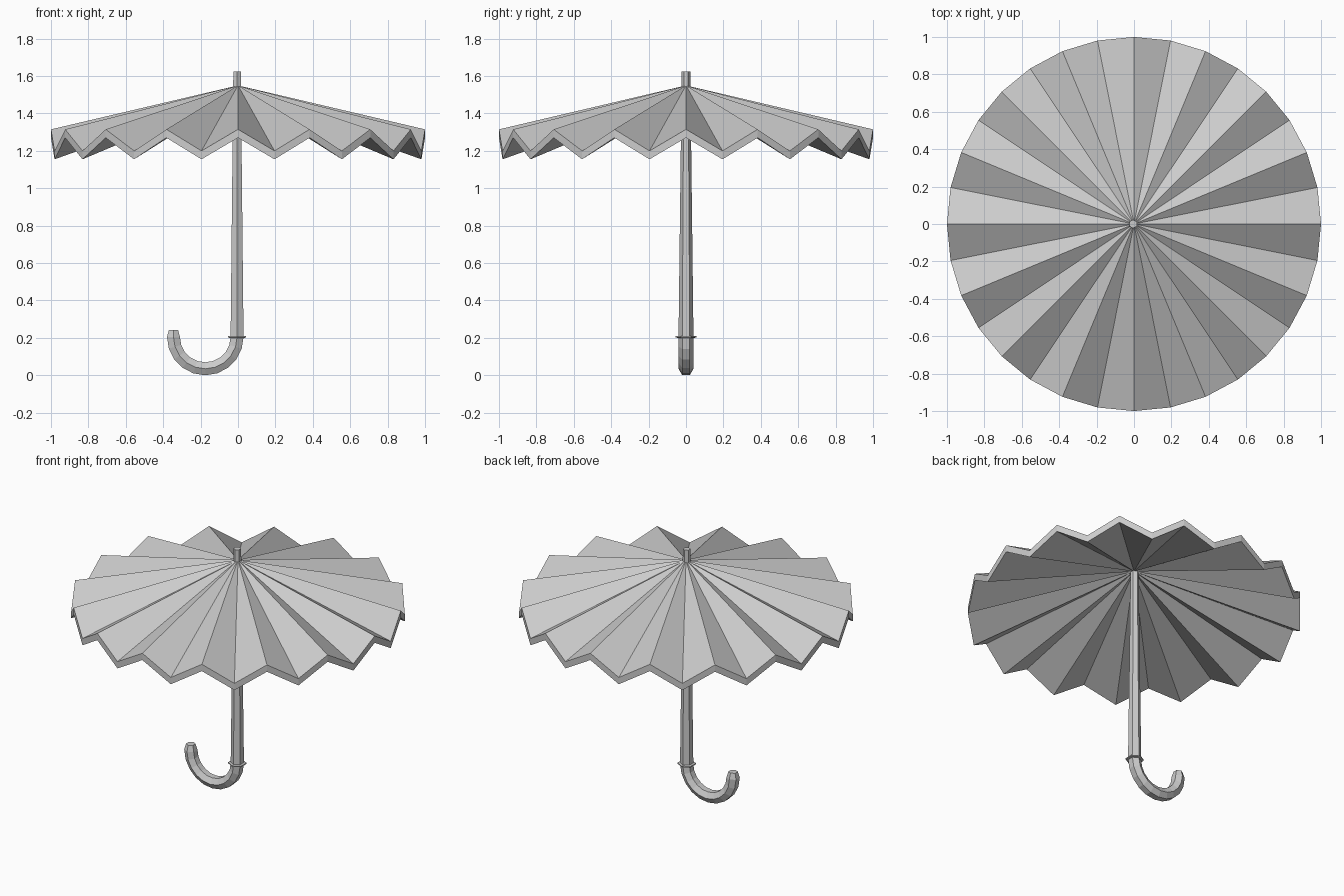
import bpy
import bmesh
from math import sin, cos, pi
from mathutils import Vector

if "Cube" in bpy.data.objects:
    bpy.data.objects.remove(bpy.data.objects["Cube"], do_unlink=True)

grey = bpy.data.materials.new("plain grey")
grey.use_nodes = True
colour = (0.6, 0.6, 0.6, 1)
grey.diffuse_color = colour
grey.node_tree.nodes["Principled BSDF"].inputs["Base Color"].default_value = colour

AXIS_X = -0.005   # the shaft stands slightly off centre


def finish(name, bm):
    bmesh.ops.recalc_face_normals(bm, faces=bm.faces)
    mesh = bpy.data.meshes.new(name)
    bm.to_mesh(mesh)
    bm.free()
    mesh.materials.append(grey)
    obj = bpy.data.objects.new(name, mesh)
    bpy.context.collection.objects.link(obj)
    return obj


def hex_tube(name, stations):
    """Six-sided tube through (centre, side direction, radius) stations."""
    bm = bmesh.new()
    rings = []
    for centre, side, radius in stations:
        ring = []
        for i in range(6):
            a = i * pi / 3
            offset = Vector((0, 1, 0)) * cos(a) + side * sin(a)
            ring.append(bm.verts.new(centre + offset * radius))
        rings.append(ring)
    for low, high in zip(rings, rings[1:]):
        for i in range(6):
            j = (i + 1) % 6
            bm.faces.new((low[i], low[j], high[j], high[i]))
    bm.faces.new(rings[0])
    bm.faces.new(rings[-1])
    return finish(name, bm)


def upright(z, radius):
    return Vector((AXIS_X, 0, z)), Vector((1, 0, 0)), radius


# Pleated canopy: a zigzag rim joined to an upper and a lower apex
bm = bmesh.new()
PLEATS, THICK = 32, 0.045
layers = []
for drop in (0, THICK):
    apex = bm.verts.new((0, 0, 1.55 - drop))
    rim = []
    for k in range(PLEATS):
        a = 2 * pi * k / PLEATS
        z = (1.2 if k % 2 else 1.315) - drop
        rim.append(bm.verts.new((cos(a), sin(a), z)))
    layers.append((apex, rim))
(top, upper), (under, lower) = layers
for k in range(PLEATS):
    n = (k + 1) % PLEATS
    bm.faces.new((top, upper[k], upper[n]))
    bm.faces.new((under, lower[n], lower[k]))
    bm.faces.new((upper[k], lower[k], lower[n], upper[n]))
finish("canopy", bm)

# Tapered shaft, running through the canopy to form the tip
hex_tube("shaft", [upright(0.205, 0.04), upright(1.625, 0.023)])

# Thin collar between shaft and handle
hex_tube("collar", [upright(0.2, 0.045), upright(0.202, 0.055),
                    upright(0.209, 0.055), upright(0.211, 0.045)])

# Hooked handle with a narrowed end
BEND, STEPS = 0.17, 10
hub = Vector((AXIS_X - BEND, 0, 0.205))
stations = []
for i in range(STEPS + 1):
    a = -pi * i / STEPS
    side = Vector((cos(a), 0, sin(a)))
    stations.append((hub + side * BEND, side, 0.04))
end, side, _ = stations[-1]
stations.append((end + Vector((0, 0, 0.038)), side, 0.028))
hex_tube("handle", stations)
